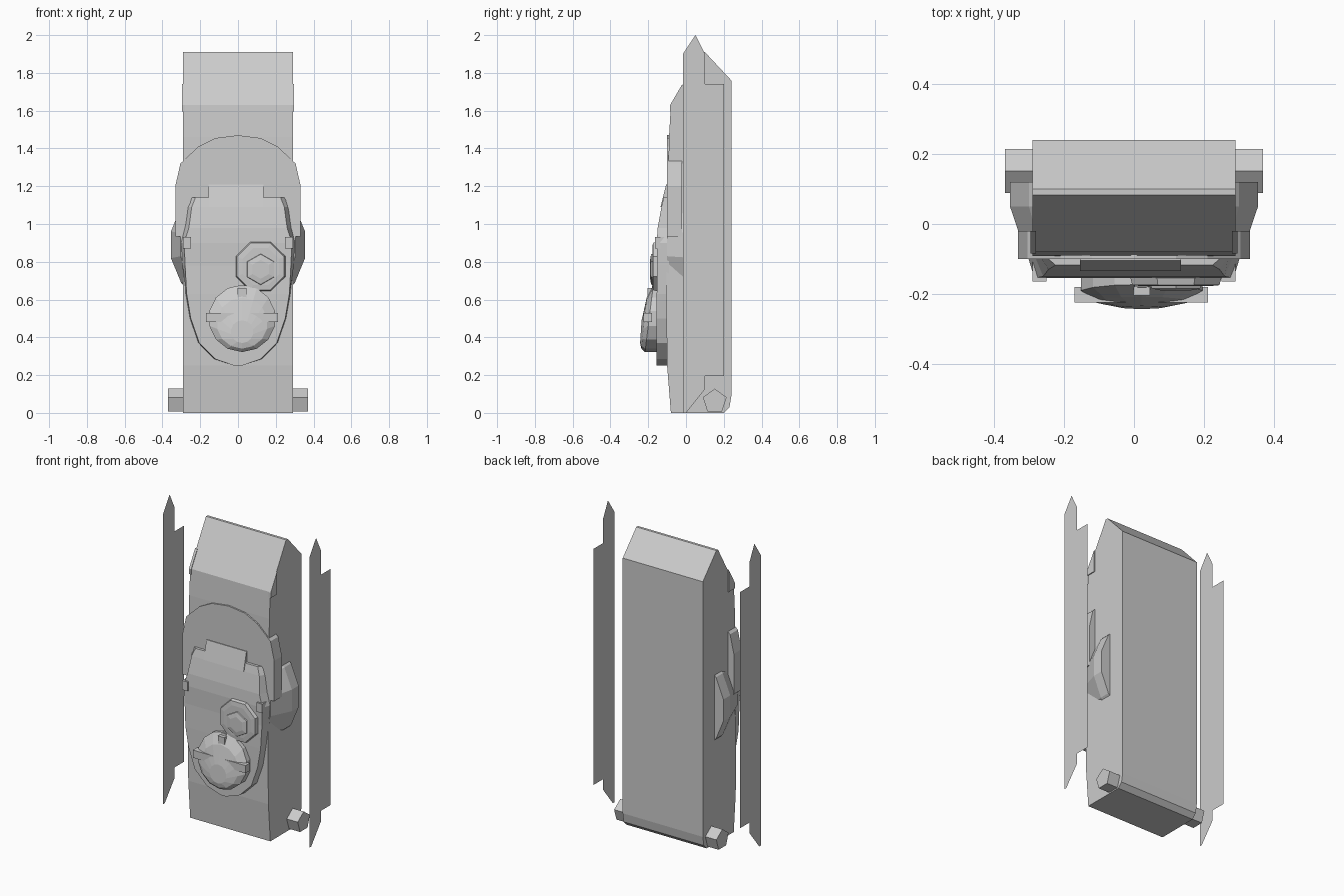
import bpy, bmesh, math
from mathutils import Vector

if "Cube" in bpy.data.objects:
    bpy.data.objects.remove(bpy.data.objects["Cube"])


def finish(name, bm):
    bmesh.ops.recalc_face_normals(bm, faces=bm.faces[:])
    me = bpy.data.meshes.new(name)
    bm.to_mesh(me)
    bm.free()
    ob = bpy.data.objects.new(name, me)
    bpy.context.collection.objects.link(ob)
    return ob


def loft(name, rings):
    """Skin equal-length closed rings and cap both ends."""
    bm = bmesh.new()
    vs = [[bm.verts.new(p) for p in r] for r in rings]
    n = len(vs[0])
    for a, b in zip(vs, vs[1:]):
        for i in range(n):
            bm.faces.new((a[i], a[(i + 1) % n], b[(i + 1) % n], b[i]))
    bm.faces.new(vs[0])
    bm.faces.new(vs[-1])
    return finish(name, bm)


def side_prism(name, yz, x0, x1):
    return loft(name, [[(x, y, z) for y, z in yz] for x in (x0, x1)])


def front_prism(name, xz, y0, y1):
    return loft(name, [[(x, y, z) for x, z in xz] for y in (y0, y1)])


def turned(name, cx, cz, sides, profile, turn=0.0):
    """Stack of regular polygons along y; profile is (radius, y)."""
    ang = [turn + 2 * math.pi * i / sides for i in range(sides)]
    return loft(name, [[(cx + r * math.cos(a), y, cz + r * math.sin(a)) for a in ang]
                       for r, y in profile])


def box(name, x0, x1, y0, y1, z0, z1):
    return side_prism(name, [(y0, z0), (y1, z0), (y1, z1), (y0, z1)], x0, x1)


def sheet(name, yz, x):
    bm = bmesh.new()
    bm.faces.new([bm.verts.new((x, y, z)) for y, z in yz])
    return finish(name, bm)


# Hull block
side_prism("hull", [(-.08, 0), (.2, 0), (.23, .03), (.24, .09), (.24, 1.76), (.1, 1.91),
                    (.083, 1.91), (-.08, 1.63), (-.09, 1.46), (-.105, .63), (-.1, .25)],
           -.29, .29)

# Parts on both sides
for s, side in ((-1, "left"), (1, "right")):
    sheet("skirt_front_" + side, [(-.017, 0), (0, 0), (.1, .125), (.1, 1.9), (.05, 2),
                                  (-.017, 1.9)], s * .53)
    sheet("skirt_rear_" + side, [(.1, .195), (.2, .195), (.2, 1.74), (.1, 1.74)], s * .53)
    drum = [(.152 + .066 * math.cos(a), .062 + .066 * math.sin(a))
            for a in [math.pi / 2 + 2 * math.pi * i / 5 for i in range(5)]]
    side_prism("drum_" + side, drum, s * .285, s * .37)
    side_prism("nose_pad_" + side, [(-.084, 1.595), (-.02, 1.595), (-.02, 1.74), (-.084, 1.63)],
               s * .28, s * .296)
    box("cheek_lug_" + side, s * .25, s * .29, -.165, -.1, .87, .93)

# Rounded deck plate with overhanging sides
arc = [(.332, .935), (.332, 1.2), (.305, 1.32), (.21, 1.41), (.12, 1.455)]
outline = arc + [(0, 1.47)] + [(-x, z) for x, z in reversed(arc)]
front_prism("deck_plate", outline, -.02, -.1)

# Turret ring bulging through the hull sides
turned("turret_ring", 0, .89, 16, [(.362, .12), (.362, .05), (.31, -.1)], math.pi / 16)

# Turret shell: height, base half width, front half width, front y
rows = [(1.14, .255, .225, -.118), (1.09, .27, .245, -.13), (.98, .285, .26, -.15),
        (.9, .305, .285, -.155), (.78, .295, .28, -.152), (.63, .278, .272, -.155),
        (.5, .255, .25, -.155), (.37, .21, .205, -.155), (.285, .125, .12, -.155),
        (.25, .02, .02, -.155)]
loft("turret_shell", [[(-b, -.09, z), (b, -.09, z), (w, y, z), (-w, y, z)]
                      for z, b, w, y in rows])
side_prism("gun_mount", [(-.08, 1.21), (-.105, 1.21), (-.135, 1.09), (-.08, 1.09)], -.155, .135)

# Small octagonal hatch
turned("hatch_base", .12, .775, 8, [(.145, -.14), (.135, -.175), (.105, -.178)], math.pi / 8)
turned("hatch_cap", .12, .76, 6, [(.085, -.17), (.08, -.185), (.05, -.19)], math.pi / 6)

# Large cupola, tilted dome
ang = [2 * math.pi * (i + .5) / 14 for i in range(14)]
loft("cupola", [[(.022 + r * math.cos(a), y + t * math.sin(a), cz + r * math.sin(a))
                 for a in ang]
                for r, y, t, cz in ((.178, -.14, 0, .5), (.178, -.195, .022, .5),
                                    (.135, -.222, .014, .475), (.06, -.239, .004, .43))])
box("cupola_bar", -.17, .212, -.225, -.18, .48, .53)
box("cupola_latch", -.002, .046, -.205, -.15, .61, .66)
box("cupola_hinge", .002, .04, -.18, -.14, .645, .675)
